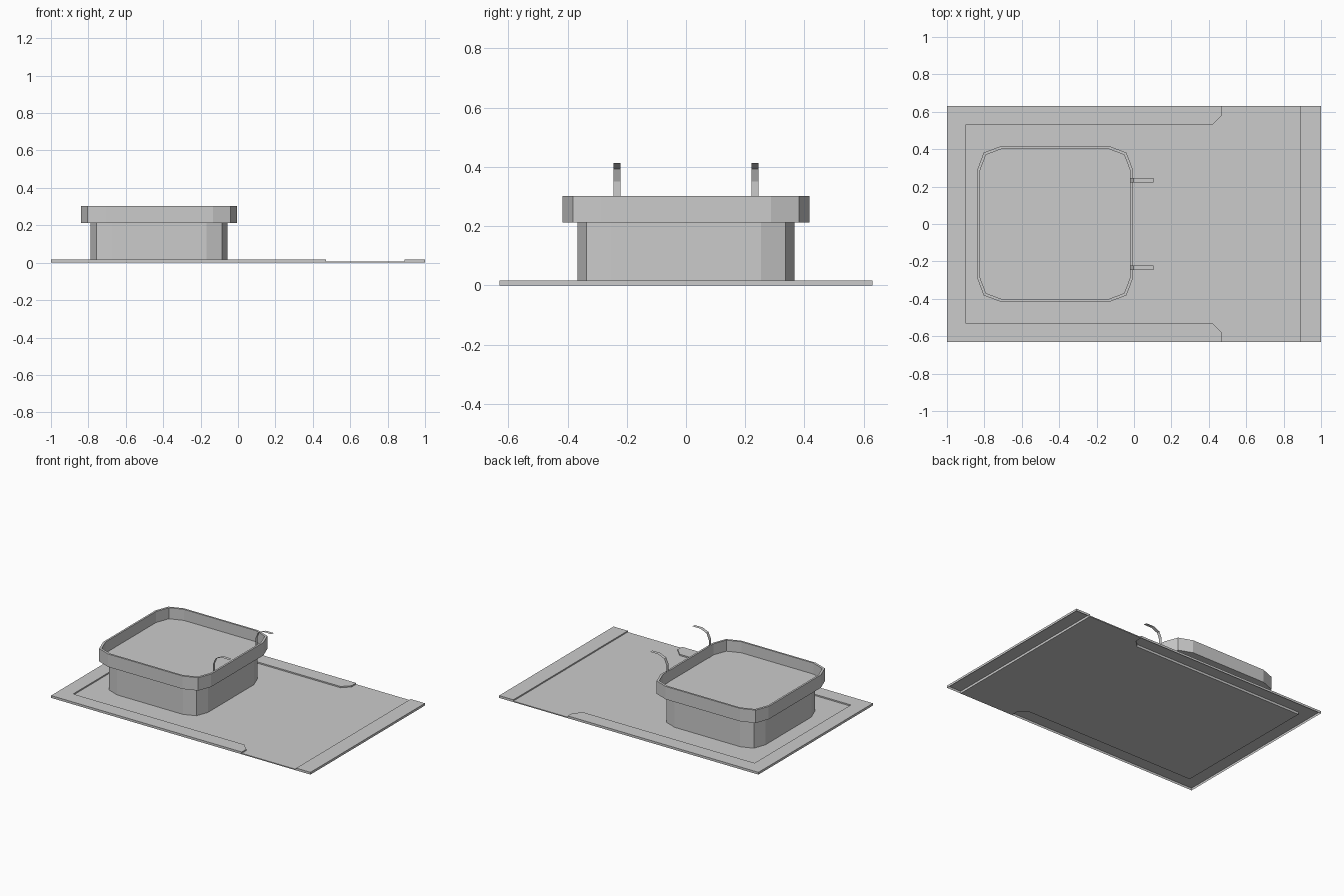
import bpy, bmesh

if "Cube" in bpy.data.objects:
    bpy.data.objects.remove(bpy.data.objects["Cube"])

CX = -0.422          # pool centre along x
FLOOR, DECK = 0.007, 0.016


def finish(name, bm, fix_normals=True):
    if fix_normals:
        bmesh.ops.recalc_face_normals(bm, faces=bm.faces)
    me = bpy.data.meshes.new(name)
    bm.to_mesh(me)
    bm.free()
    ob = bpy.data.objects.new(name, me)
    bpy.context.collection.objects.link(ob)
    return ob


def slab(name, outline, z0, z1, bottom):
    """Flat outline (counter-clockwise) with side walls, optional bottom."""
    bm = bmesh.new()
    low = [bm.verts.new((x, y, z0)) for x, y in outline]
    top = [bm.verts.new((x, y, z1)) for x, y in outline]
    n = len(outline)
    for i in range(n):
        j = (i + 1) % n
        bm.faces.new((low[i], low[j], top[j], top[i]))
    bm.faces.new(top)
    if bottom:
        bm.faces.new(low[::-1])
    return finish(name, bm, False)


def pool_outline(h):
    """Square of half-size h with two-segment rounded corners (12 sides)."""
    a, b = h * 0.69, h * 0.915
    corner = [(h, a), (b, b), (a, h)]
    pts = []
    for _ in range(4):
        pts += corner
        corner = [(-y, x) for x, y in corner]
    return pts


# Floor: recessed panel inside the raised border
half = [(-0.9, -0.53), (0.42, -0.53), (0.47, -0.58), (0.47, -0.63), (0.89, -0.63)]
mirror = [(x, -y) for x, y in reversed(half)]
slab("floor", half + mirror, 0, FLOOR, True)

# Raised U-shaped border and end strip
inner = half[:4]
border = ([(-1, -0.63)] + inner[::-1]
          + [(x, -y) for x, y in inner] + [(-1, 0.63)])
slab("raised_border", border, 0, DECK, False)
slab("end_strip", [(0.89, -0.63), (1, -0.63), (1, 0.63), (0.89, 0.63)], 0, DECK, False)

# Pool: body wall, overhanging rim, inner wall and inside surface
bm = bmesh.new()
loops = [[bm.verts.new((CX + x, y, z)) for x, y in pool_outline(h)]
         for h, z in [(0.367, FLOOR), (0.367, 0.212), (0.417, 0.212),
                      (0.417, 0.302), (0.404, 0.302), (0.404, 0.225)]]
for lo, hi in zip(loops, loops[1:]):
    for i in range(12):
        j = (i + 1) % 12
        bm.faces.new((lo[i], lo[j], hi[j], hi[i]))
bm.faces.new(loops[-1])
finish("pool", bm, False)

# Curved flat handrails on the pool rim
path = [(-0.021, 0.225), (-0.021, 0.35), (-0.003, 0.393), (0.043, 0.413), (0.104, 0.413)]
for side, label in ((-1, "front"), (1, "back")):
    bm = bmesh.new()
    y = side * 0.233
    rows = [[bm.verts.new((x, y + d, z)) for d in (-0.012, 0.012)] for x, z in path]
    for p, q in zip(rows, rows[1:]):
        bm.faces.new((p[0], p[1], q[1], q[0]))
    finish(label + "_handrail", bm, False)
